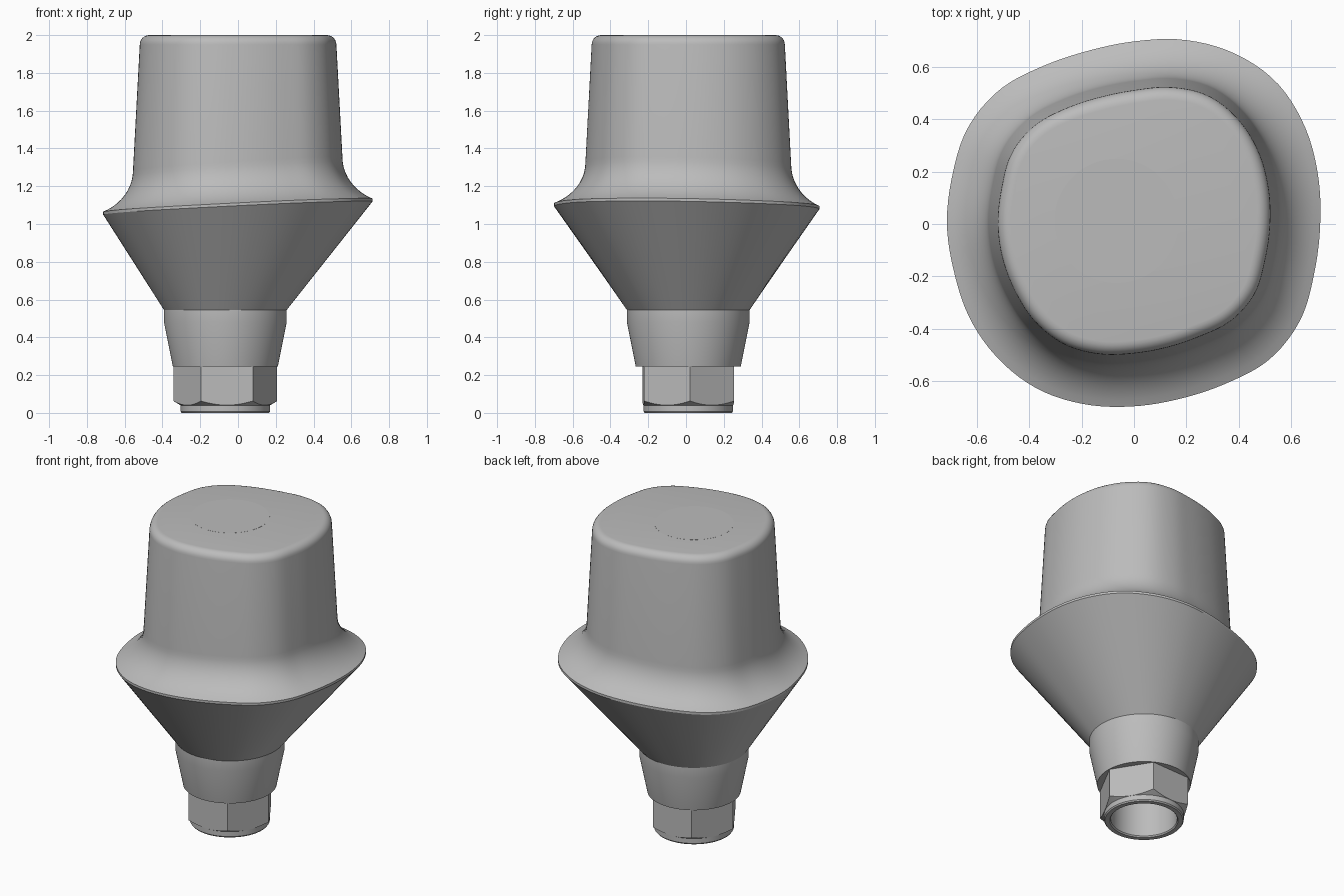
import bpy, bmesh
from math import sin, cos, radians, pi, floor

cube = bpy.data.objects.get("Cube")
if cube:
    bpy.data.objects.remove(cube, do_unlink=True)

metal = bpy.data.materials.new("grey metal")
metal.use_nodes = True
grey = (0.5, 0.5, 0.5, 1)
metal.diffuse_color = grey
metal.node_tree.nodes["Principled BSDF"].inputs["Base Color"].default_value = grey

SEGMENTS = 120
AXIS_X, AXIS_Y = -0.067, 0.012      # axis of the screw channel
TURN = radians(2)

# Outline radii of the margin and the post, every 15 degrees from +x
MARGIN = [.711, .727, .751, .767, .755, .728, .697, .684, .696, .725, .733, .718,
          .714, .711, .723, .730, .729, .713, .696, .690, .703, .731, .733, .713]
POST = [.520, .532, .550, .564, .566, .541, .511, .502, .512, .534, .540, .524,
        .520, .519, .522, .531, .531, .514, .494, .488, .497, .523, .532, .519]


def outline(radii, angle):
    """Smooth closed curve through evenly spaced radii."""
    u = angle / (2 * pi) * len(radii)
    i, t = floor(u), u - floor(u)
    a, b, c, d = (radii[(i + k) % len(radii)] for k in (-1, 0, 1, 2))
    return b + t / 2 * (c - a + t * (2*a - 5*b + 4*c - d + t * (3*(b - c) + d - a)))


def loft(name, rings, cap_start=False, cap_end=False):
    """Skin a list of functions that map an angle to a point."""
    bm = bmesh.new()
    angles = [TURN + 2 * pi * j / SEGMENTS for j in range(SEGMENTS)]
    loops = [[bm.verts.new(ring(a)) for a in angles] for ring in rings]
    for low, high in zip(loops, loops[1:]):
        for j in range(SEGMENTS):
            k = (j + 1) % SEGMENTS
            bm.faces.new((low[j], low[k], high[k], high[j]))
    if cap_start:
        bm.faces.new(loops[0][::-1])
    if cap_end:
        bm.faces.new(loops[-1])
    mesh = bpy.data.meshes.new(name)
    bm.to_mesh(mesh)
    bm.free()
    mesh.materials.append(metal)
    obj = bpy.data.objects.new(name, mesh)
    bpy.context.collection.objects.link(obj)
    bpy.ops.object.select_all(action='DESELECT')
    obj.select_set(True)
    bpy.context.view_layer.objects.active = obj
    bpy.ops.object.shade_smooth_by_angle(angle=radians(28))
    return obj


def circle(radius, z):
    return lambda a: (AXIS_X + radius * cos(a), AXIS_Y + radius * sin(a), z)


def rim_height(a):
    return 1.10 + 0.035 * cos(a) - 0.012 * sin(a)


def margin_ring(drop):
    def ring(a):
        r = outline(MARGIN, a)
        return r * cos(a), r * sin(a), rim_height(a) - drop
    return ring


def flare_ring(bend, widest=radians(65), height=0.22):
    """Concave sweep from the margin up into the post wall."""
    def ring(a):
        z = rim_height(a) + height * (1 - sin(bend) / sin(widest))
        top = rim_height(a) + height
        wall = outline(POST, a) + 0.035 * (1.95 - top) / 0.65
        t = (1 - cos(bend)) / (1 - cos(widest))
        r = wall + (outline(MARGIN, a) - wall) * t
        return r * cos(a), r * sin(a), z
    return ring


def post_ring(inset, z):
    def ring(a):
        r = outline(POST, a) - inset
        return r * cos(a), r * sin(a), z
    return ring


# Upper body: emergence cone, margin lip, flare, tapered post, rounded top
body = [circle(0.325, 0.545), margin_ring(0.015), margin_ring(0)]
body += [flare_ring(radians(65) * (1 - i / 10)) for i in range(1, 11)]
body += [post_ring(0.05 * (1 - cos(b)), 1.95 + 0.05 * sin(b))
         for b in (radians(15 * i) for i in range(7))]
loft("abutment_body", body, cap_end=True)

# Flush disc that closes the channel on the top
loft("channel_cap", [circle(0.237, 1.999), circle(0.237, 2.0005)], cap_end=True)

# Tapered neck
loft("tapered_neck", [circle(0.22, 0.245), circle(0.278, 0.245),
                      circle(0.325, 0.48), circle(0.325, 0.546)])


# Hexagonal key with a conical chamfer at its lower corners
def hex_radius(a):
    return 0.238 / cos((a - TURN) % (pi / 3) - pi / 6)


def hex_ring(height):
    def ring(a):
        r = hex_radius(a)
        return AXIS_X + r * cos(a), AXIS_Y + r * sin(a), height(r)
    return ring


loft("hex_key", [circle(0.23, 0.036),
                 hex_ring(lambda r: 0.041 + (r - 0.238) * 0.6),
                 hex_ring(lambda r: 0.246)])

# Bottom collar with the screw channel running up inside
loft("screw_channel", [circle(0.197, 1.9), circle(0.197, 0.008), circle(0.203, 0),
                       circle(0.231, 0), circle(0.237, 0.008), circle(0.237, 0.06)],
     cap_start=True)
